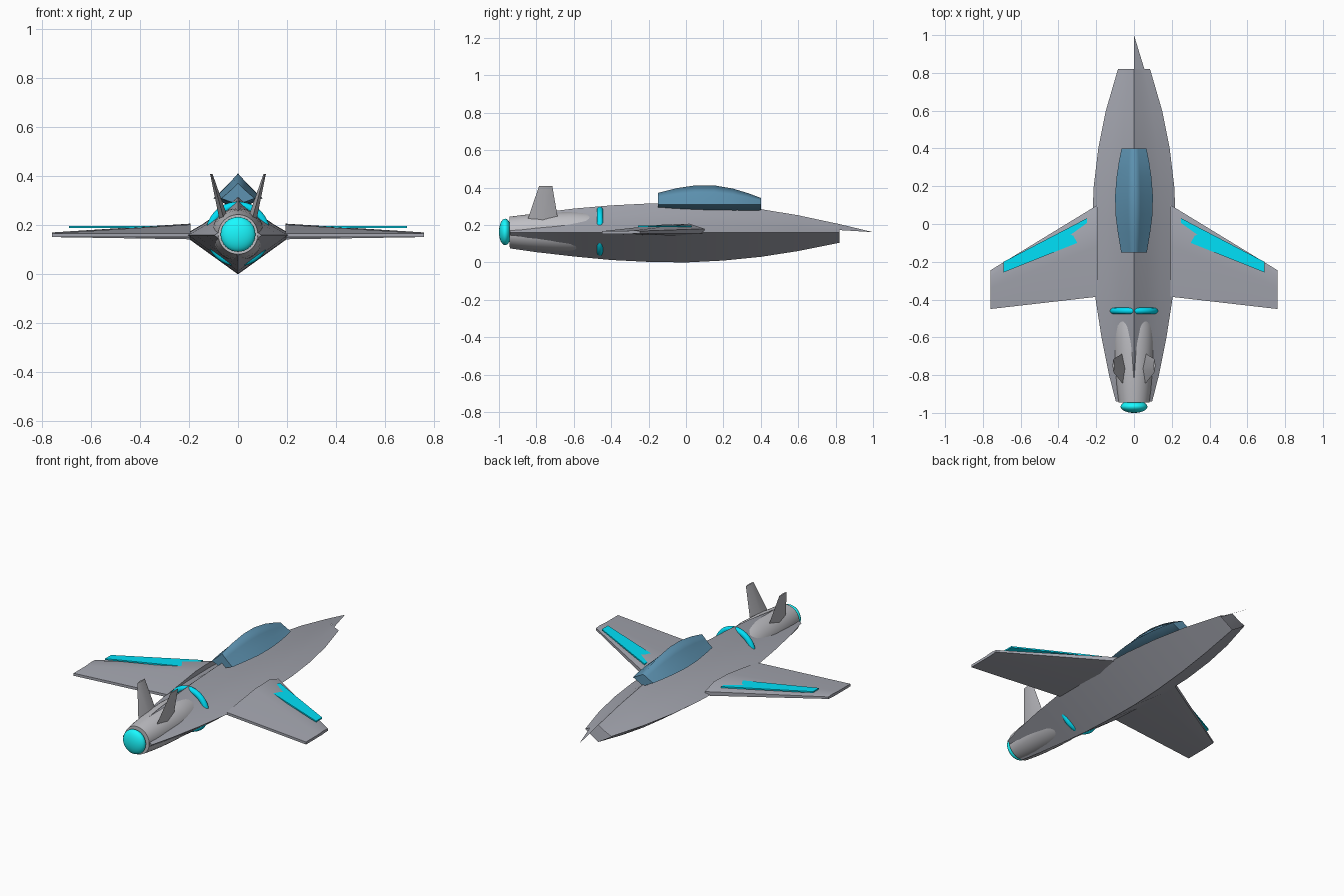
import bpy, bmesh, math

if "Cube" in bpy.data.objects:
    bpy.data.objects.remove(bpy.data.objects["Cube"])


def material(name, color):
    m = bpy.data.materials.new(name)
    m.diffuse_color = color
    m.use_nodes = True
    m.node_tree.nodes["Principled BSDF"].inputs["Base Color"].default_value = m.diffuse_color
    return m


HULL = material("hull_grey", (0.37, 0.38, 0.43, 1))
METAL = material("light_metal", (0.52, 0.52, 0.55, 1))
FIN = material("fin_grey", (0.48, 0.48, 0.51, 1))
GLOW = material("cyan_glow", (0.01, 0.95, 1.0, 1))
STRIP = material("cyan_strip", (0.0, 0.75, 0.95, 1))
GLASS = material("blue_glass", (0.11, 0.29, 0.44, 1))
MID = 0.16    # height of the widest line of the body
AXIS = 0.163  # height of the engine axis


def finish(ob, mat, angle=25):
    ob.data.materials.append(mat)
    bpy.ops.object.select_all(action='DESELECT')
    ob.select_set(True)
    bpy.context.view_layer.objects.active = ob
    bpy.ops.object.shade_smooth_by_angle(angle=math.radians(angle))
    return ob


def loft(name, rings, mat, caps=(True, True), extra=None, mirror=False, angle=25):
    """Skin a list of equal-length closed rings."""
    bm = bmesh.new()
    rows = [[bm.verts.new(p) for p in ring] for ring in rings]
    n = len(rows[0])
    for a, b in zip(rows, rows[1:]):
        for i in range(n):
            j = (i + 1) % n
            bm.faces.new((a[i], a[j], b[j], b[i]))
    ends = []
    if caps[0]:
        ends.append(bm.faces.new(rows[0][::-1]))
    if caps[1]:
        ends.append(bm.faces.new(rows[-1]))
    bmesh.ops.recalc_face_normals(bm, faces=bm.faces[:])
    # Split the caps off so they always keep a crisp rim
    rim = list({e for f in ends for e in f.edges})
    bmesh.ops.split_edges(bm, edges=rim)
    if extra:
        bm.faces.new([bm.verts.new(p) for p in extra])
    me = bpy.data.meshes.new(name)
    bm.to_mesh(me)
    bm.free()
    ob = bpy.data.objects.new(name, me)
    bpy.context.collection.objects.link(ob)
    if mirror:
        ob.modifiers.new("mirror", 'MIRROR')
    return finish(ob, mat, angle)


def diamond(y, half, top, bottom, mid, hollow):
    """Diamond section with slightly hollow upper faces."""
    h = top - mid
    upper = [(0.65, 0.35 - hollow), (0.33, 0.67 - hollow)]
    right = [(u * half, y, mid + v * h) for u, v in upper]
    left = [(-x, y, z) for x, y, z in reversed(right)]
    return [(half, y, mid)] + right + [(0, y, top)] + left + [(-half, y, mid), (0, y, bottom)]


# Fuselage: y, half width, top, bottom; nose left open with one spike
stations = [(-0.94, 0.096, 0.24, 0.075), (-0.80, 0.132, 0.263, 0.055),
            (-0.60, 0.172, 0.288, 0.032), (-0.40, 0.203, 0.305, 0.013),
            (-0.20, 0.217, 0.315, 0.003), (0.0, 0.222, 0.316, 0.0),
            (0.20, 0.213, 0.306, 0.010), (0.40, 0.189, 0.285, 0.030),
            (0.60, 0.149, 0.252, 0.061), (0.82, 0.085, 0.205, 0.105)]
loft("fuselage", [diamond(y, w, t, b, MID, 0.06) for y, w, t, b in stations], HULL,
     caps=(True, False),
     extra=[(0.055, 0.82, 0.173), (0, 1.0, 0.162), (0, 0.82, 0.205)])

# Canopy, softly shaded across its ridge
canopy = [(-0.15, 0.068, 0.372, 0.285), (-0.05, 0.085, 0.397, 0.273),
          (0.05, 0.098, 0.412, 0.266), (0.15, 0.10, 0.412, 0.264),
          (0.25, 0.092, 0.395, 0.266), (0.33, 0.080, 0.371, 0.270),
          (0.40, 0.066, 0.345, 0.275)]
loft("canopy", [diamond(y, w, t, b, 0.31, 0.03) for y, w, t, b in canopy], GLASS, angle=104)


# Swept wings with a blunt trailing edge
def wing_section(x, lead, trail, crest, low, nose):
    c = lead - trail
    return [(x, lead, nose), (x, lead - 0.17 * c, crest),
            (x, lead - 0.45 * c, crest - 0.004), (x, trail, 0.167),
            (x, trail, 0.152), (x, lead - 0.3 * c, low), (x, lead, 0.156)]


loft("wings", [wing_section(0.194, 0.10, -0.385, 0.207, 0.143, 0.18),
               wing_section(0.76, -0.245, -0.45, 0.171, 0.152, 0.168)], HULL, mirror=True)


# Glowing strips above the leading edges
def strip_section(x, front, back):
    return [(x, front, 0.198), (x, back, 0.198), (x, back, 0.190), (x, front, 0.190)]


loft("wing_strips", [strip_section(0.25, 0.03, -0.08),
                     strip_section(0.69, -0.20, -0.256)], STRIP, mirror=True)


# Canted tail fins with a lozenge section
def fin_section(x, z, back, front, half):
    m = (back + front) / 2
    return [(x, back, z), (x + half, m, z), (x, front, z), (x - half, m, z)]


loft("tail_fins", [fin_section(0.052, 0.205, -0.855, -0.68, 0.020),
                   fin_section(0.109, 0.41, -0.785, -0.715, 0.005)], FIN, mirror=True)

# Round engine housing swelling out through the tail faces
profile = [(-0.48, 0.094), (-0.54, 0.105), (-0.62, 0.108), (-0.70, 0.105),
           (-0.80, 0.098), (-0.88, 0.090), (-0.945, 0.081)]
turns = [2 * math.pi * i / 40 for i in range(40)]
loft("engine_housing", [[(r * math.cos(t), y, AXIS + r * math.sin(t)) for t in turns]
                        for y, r in profile], METAL)

# Engine glow
bpy.ops.mesh.primitive_uv_sphere_add(segments=32, ring_count=16, radius=1,
                                     location=(0, -0.967, AXIS))
flame = bpy.context.object
flame.name = "engine_glow"
flame.scale = (0.071, 0.033, 0.071)
finish(flame, GLOW, 60)

# Glow ring that breaks through the four body faces
bpy.ops.mesh.primitive_torus_add(major_radius=0.115, minor_radius=0.017,
                                 major_segments=48, minor_segments=12,
                                 location=(0, -0.46, AXIS + 0.002),
                                 rotation=(math.pi / 2, 0, 0))
ring = bpy.context.object
ring.name = "glow_ring"
finish(ring, STRIP, 60)
